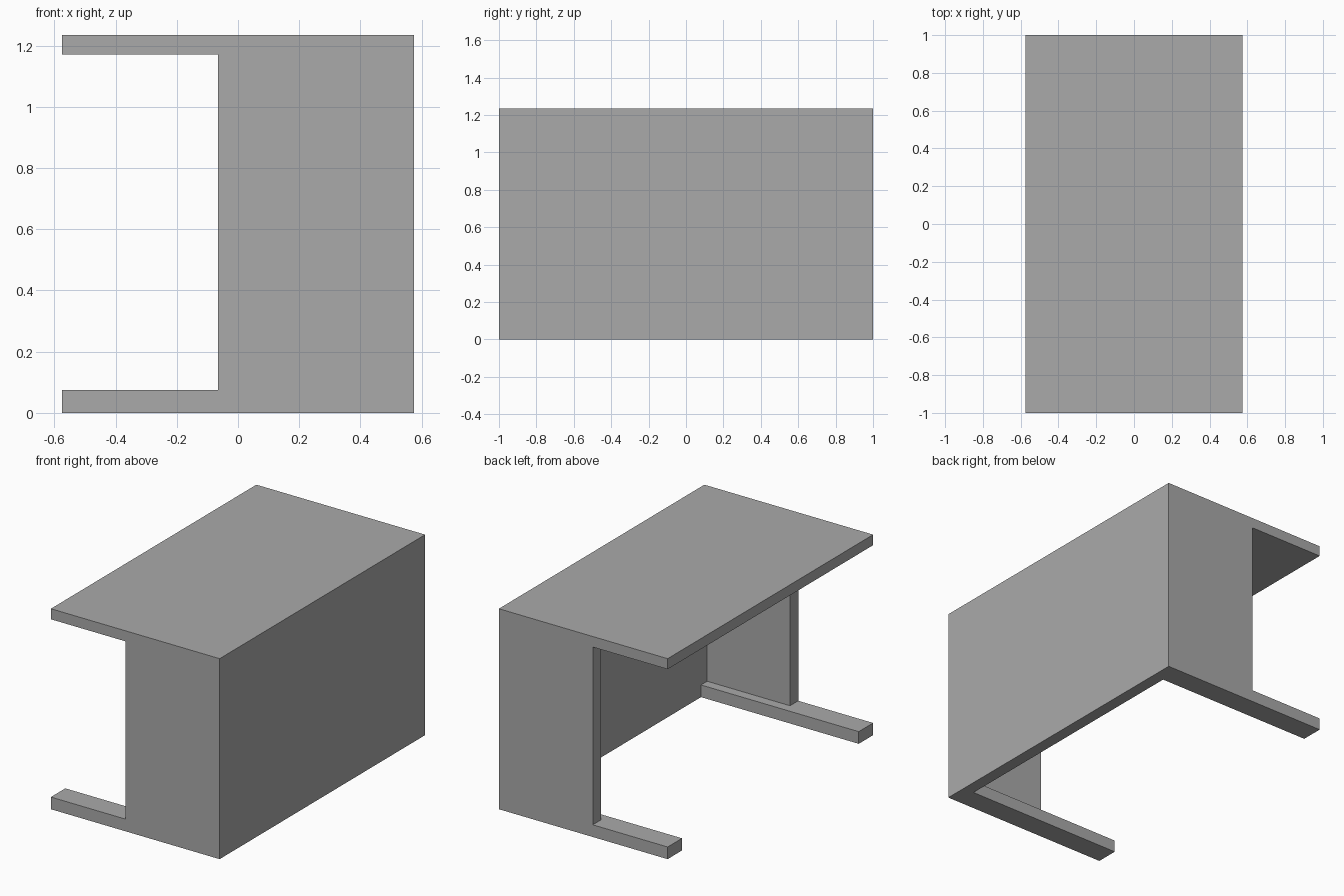
import bpy

cube = bpy.data.objects.get("Cube")
if cube:
    bpy.data.objects.remove(cube, do_unlink=True)

# Single plain grey finish
grey = bpy.data.materials.new("plain grey")
grey.use_nodes = True
colour = (0.4, 0.4, 0.4, 1.0)
grey.diffuse_color = colour
grey.node_tree.nodes["Principled BSDF"].inputs["Base Color"].default_value = colour

# Overall sizes
HALF_X, HALF_Y, HEIGHT = 0.575, 1.0, 1.235
TOP_UNDERSIDE = 1.17
PANEL_INNER_X = 0.50
LEG_EDGE_X = -0.065
FOOT_HEIGHT, FOOT_WIDTH, LEG_THICKNESS = 0.075, 0.14, 0.08


def box(name, x, y, z):
    """Add a box spanning the given (min, max) ranges."""
    spans = (x, y, z)
    bpy.ops.mesh.primitive_cube_add(size=1, location=[(a + b) / 2 for a, b in spans])
    obj = bpy.context.object
    obj.name = obj.data.name = name
    obj.scale = [b - a for a, b in spans]
    bpy.ops.object.transform_apply(location=False, rotation=False, scale=True)
    obj.data.materials.append(grey)
    return obj


# Desk top and full-height modesty panel
box("desk_top", (-HALF_X, HALF_X), (-HALF_Y, HALF_Y), (TOP_UNDERSIDE, HEIGHT))
box("modesty_panel", (PANEL_INNER_X, HALF_X), (-HALF_Y, HALF_Y), (0, TOP_UNDERSIDE))

# Slab leg on a wider foot at each end, flush with the outer side
for side, label in ((-1, "front"), (1, "back")):
    def end_span(width):
        return tuple(sorted((side * HALF_Y, side * (HALF_Y - width))))

    box(label + "_leg", (LEG_EDGE_X, PANEL_INNER_X), end_span(LEG_THICKNESS),
        (FOOT_HEIGHT, TOP_UNDERSIDE))
    box(label + "_foot", (-HALF_X, PANEL_INNER_X), end_span(FOOT_WIDTH),
        (0, FOOT_HEIGHT))
